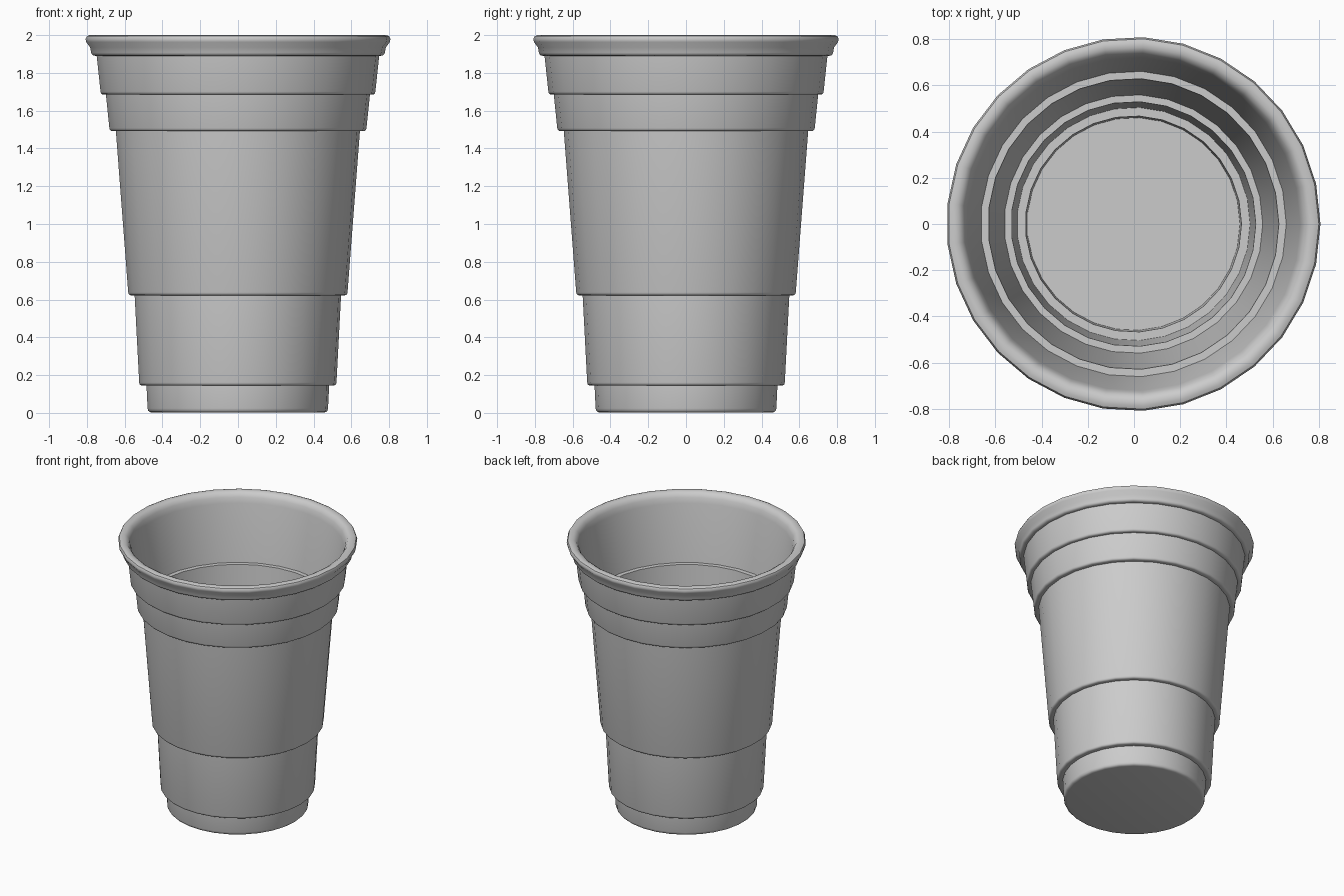
import bpy, bmesh, math
from mathutils import Vector

if "Cube" in bpy.data.objects:
    bpy.data.objects.remove(bpy.data.objects["Cube"])

SIDES = 29

# Outer wall (radius, height, corner rounding), from base centre up to the rim
outer = [
    (0.000, 0.000, 0), (0.478, 0.002, 0.022),
    (0.485, 0.145, 0), (0.523, 0.145, 0.016),
    (0.548, 0.622, 0), (0.581, 0.622, 0.016),
    (0.648, 1.492, 0), (0.681, 1.492, 0.016),
    (0.701, 1.685, 0), (0.728, 1.685, 0.016),
    (0.750, 1.890, 0), (0.777, 1.892, 0.016),
]
# Rolled lip
lip = [(0.785, 1.935, 0), (0.806, 1.963, 0), (0.810, 1.980, 0), (0.803, 1.994, 0),
       (0.788, 2.000, 0), (0.765, 1.999, 0), (0.746, 1.988, 0), (0.732, 1.965, 0),
       (0.722, 1.925, 0)]
# Inner wall with ledges, down to the floor
inner = [(0.662, 1.510, 0), (0.630, 1.510, 0),
         (0.560, 0.640, 0), (0.530, 0.640, 0),
         (0.505, 0.163, 0), (0.468, 0.163, 0),
         (0.461, 0.022, 0), (0.000, 0.022, 0)]


def rounded(points, steps=3):
    """Replace each corner that has a rounding with a short curve."""
    out = []
    for i, (r, z, size) in enumerate(points):
        p = Vector((r, z))
        if size == 0:
            out.append(p)
            continue
        a = p + (Vector(points[i - 1][:2]) - p).normalized() * size
        b = p + (Vector(points[i + 1][:2]) - p).normalized() * size
        for k in range(steps + 1):
            t = k / steps
            out.append(a * (1 - t) ** 2 + p * 2 * t * (1 - t) + b * t * t)
    return out


def lathe(name, profile):
    """Spin a closed-on-axis profile around z."""
    bm = bmesh.new()
    rings = []
    for r, z in profile[1:-1]:
        rings.append([bm.verts.new((r * math.cos(math.tau * k / SIDES),
                                    r * math.sin(math.tau * k / SIDES), z))
                      for k in range(SIDES)])
    for lo, hi in zip(rings, rings[1:]):
        for k in range(SIDES):
            n = (k + 1) % SIDES
            bm.faces.new((lo[k], lo[n], hi[n], hi[k]))
    bm.faces.new(rings[0][::-1])   # underside
    bm.faces.new(rings[-1])        # inside floor
    bmesh.ops.recalc_face_normals(bm, faces=bm.faces[:])
    mesh = bpy.data.meshes.new(name)
    bm.to_mesh(mesh)
    bm.free()
    obj = bpy.data.objects.new(name, mesh)
    bpy.context.collection.objects.link(obj)
    return obj


cup = lathe("party_cup", rounded(outer + lip + inner))
cup.location.x = -0.0024   # odd side count: centre the bounding box
bpy.context.view_layer.objects.active = cup
cup.select_set(True)
bpy.ops.object.shade_smooth_by_angle(angle=math.radians(40))
